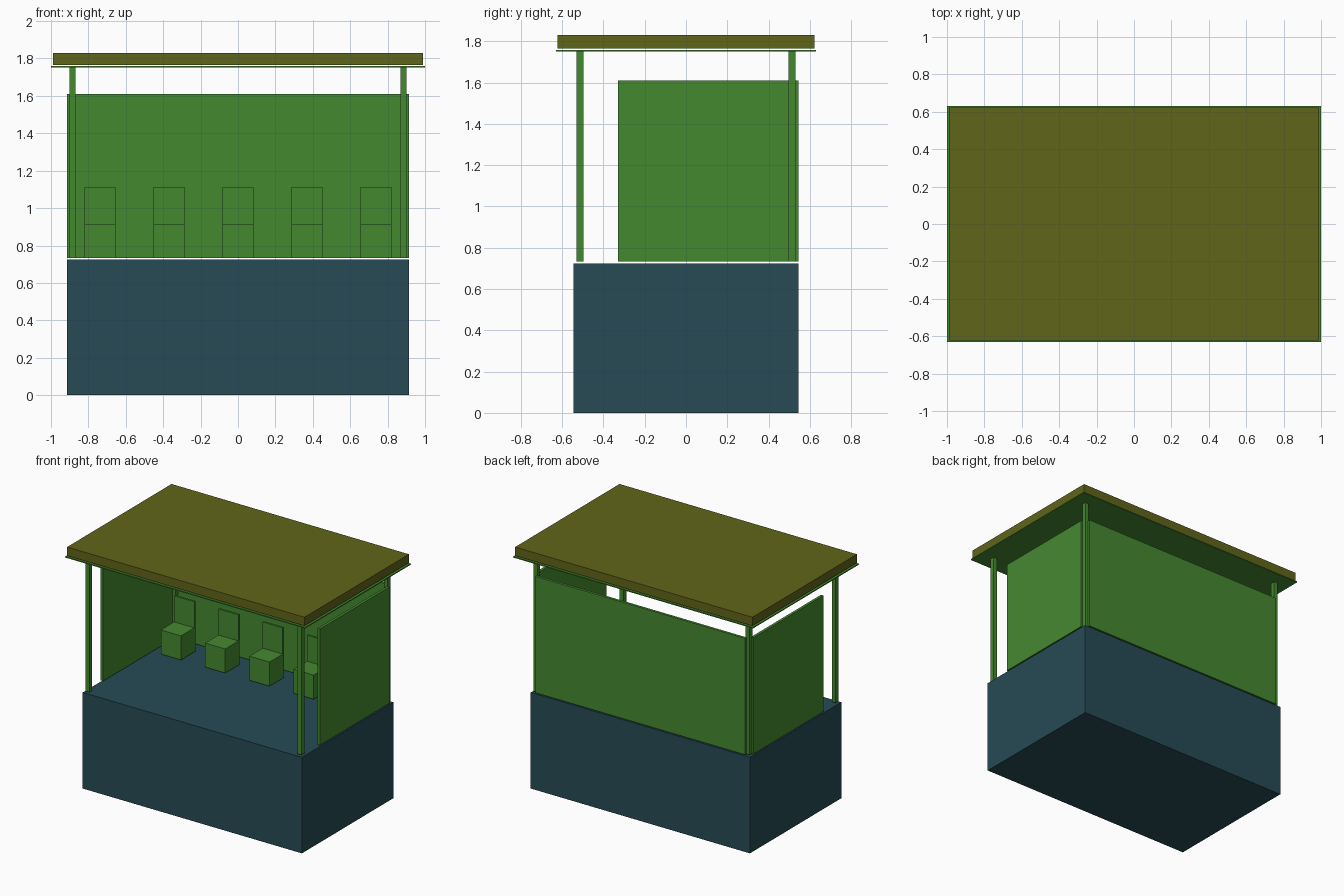
import bpy

if "Cube" in bpy.data.objects:
    bpy.data.objects.remove(bpy.data.objects["Cube"])


def material(name, rgb):
    m = bpy.data.materials.new(name)
    m.diffuse_color = (*rgb, 1)
    m.use_nodes = True
    m.node_tree.nodes["Principled BSDF"].inputs["Base Color"].default_value = m.diffuse_color
    return m


DARK = material("dark_base", (0.02, 0.07, 0.09))
GREEN = material("green", (0.06, 0.25, 0.03))
OLIVE = material("olive", (0.12, 0.13, 0.01))


def box(name, x, y, z, mat):
    """Box from (min, max) ranges along each axis."""
    bpy.ops.mesh.primitive_cube_add(size=1)
    o = bpy.context.object
    o.name = name
    for v in o.data.vertices:
        v.co = [r[0] if c < 0 else r[1] for c, r in zip(v.co, (x, y, z))]
    o.data.materials.append(mat)
    return o


def span(centre, size):
    return (centre - size / 2, centre + size / 2)


FLOOR = 0.733
WALL_TOP = 1.61

# Plinth
box("base", (-0.914, 0.914), (-0.544, 0.544), (0, 0.724), DARK)

# Roof slab above a thin, slightly wider ceiling sheet
box("roof_slab", (-0.99, 0.99), (-0.622, 0.622), (1.765, 1.83), OLIVE)
box("ceiling_sheet", (-1.0, 1.0), (-0.63, 0.63), (1.751, 1.759), GREEN)

# Corner posts and side walls, both sides
for side, s in (("left", -1), ("right", 1)):
    for end, y in (("front", -0.513), ("back", 0.513)):
        box(f"{end}_{side}_post", span(s * 0.885, 0.032), span(y, 0.034),
            (FLOOR, 1.751), GREEN)
    box(f"{side}_wall", span(s * 0.904, 0.02), (-0.33, 0.5),
        (FLOOR, WALL_TOP), GREEN)

# Back wall
box("back_wall", (-0.875, 0.875), (0.525, 0.545), (FLOOR, WALL_TOP), GREEN)

# Row of five seats with backrests
for i in range(5):
    x = span((i - 2) * 0.369, 0.168)
    box(f"seat_{i + 1}", x, (0.255, 0.425), (FLOOR, 0.915), GREEN)
    box(f"backrest_{i + 1}", x, (0.413, 0.428), (0.915, 1.112), GREEN)
